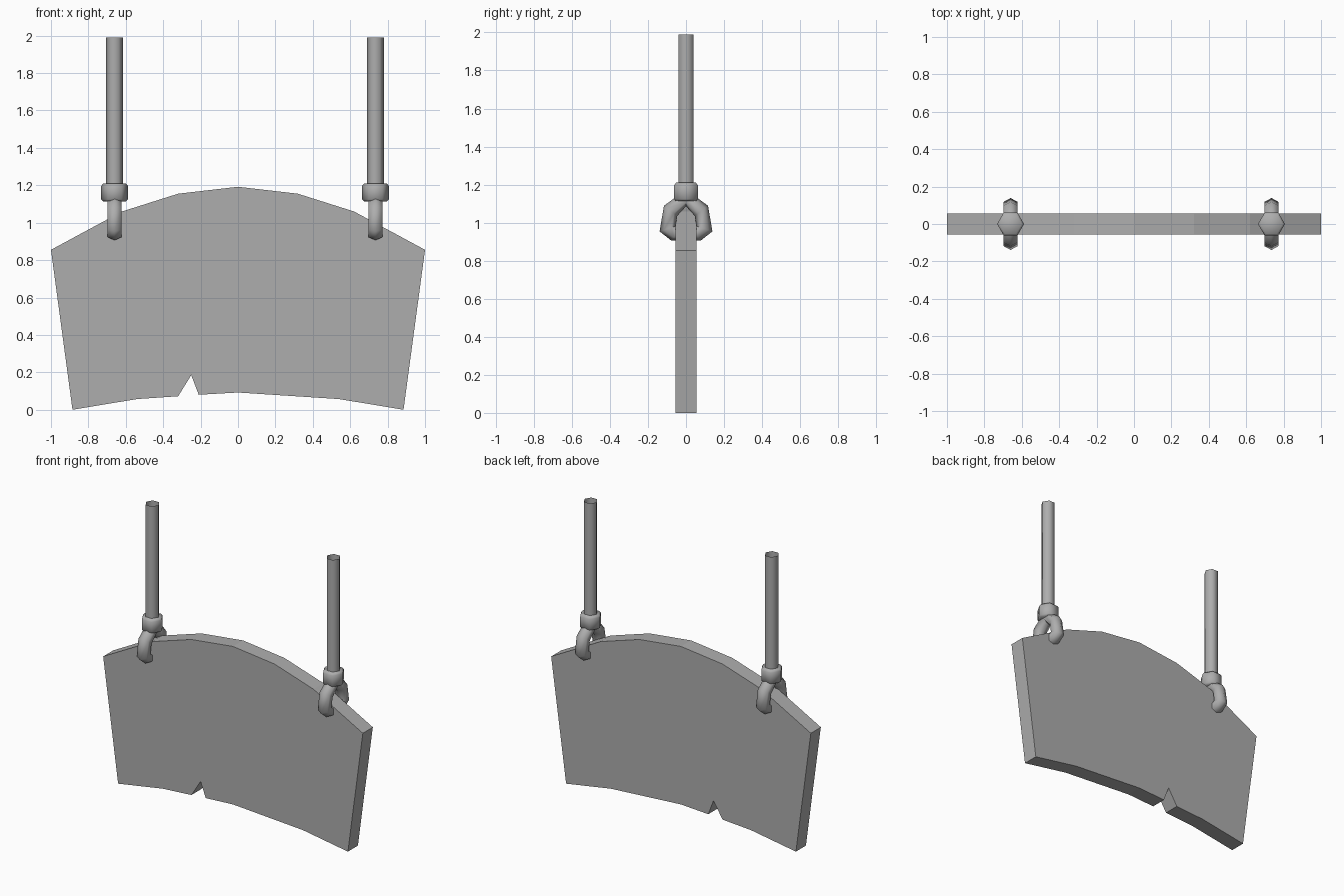
import bpy, bmesh, math
from math import pi, sin, cos, radians

cube = bpy.data.objects.get("Cube")
if cube:
    bpy.data.objects.remove(cube)

GREY = (0.42, 0.42, 0.42, 1)
mat = bpy.data.materials.new("iron grey")
mat.use_nodes = True
mat.diffuse_color = GREY
mat.node_tree.nodes["Principled BSDF"].inputs["Base Color"].default_value = GREY


def finish(name, bm, smooth=True):
    bmesh.ops.recalc_face_normals(bm, faces=bm.faces)
    mesh = bpy.data.meshes.new(name)
    bm.to_mesh(mesh)
    bm.free()
    mesh.materials.append(mat)
    obj = bpy.data.objects.new(name, mesh)
    bpy.context.collection.objects.link(obj)
    if smooth:
        bpy.ops.object.select_all(action='DESELECT')
        obj.select_set(True)
        bpy.context.view_layer.objects.active = obj
        bpy.ops.object.shade_smooth_by_angle(angle=radians(66))
    return obj


def skin(bm, rings, closed=False):
    """Bridge successive rings of points with quads."""
    loops = [[bm.verts.new(p) for p in ring] for ring in rings]
    pairs = list(zip(loops, loops[1:]))
    if closed:
        pairs.append((loops[-1], loops[0]))
    for a, b in pairs:
        n = len(a)
        for i in range(n):
            j = (i + 1) % n
            bm.faces.new((a[i], a[j], b[j], b[i]))
    return loops


def hexagon(x, radius, z):
    return [(x + radius * cos(i * pi / 3), radius * sin(i * pi / 3), z) for i in range(6)]


# Arched board with a notch in its lower edge
outline = [(-1, .855), (-.62, 1.06), (-.32, 1.155), (0, 1.192), (.32, 1.155), (.62, 1.06),
           (1, .855), (.885, 0), (.54, .057), (0, .092), (-.21, .08), (-.25, .185),
           (-.32, .072), (-.54, .057), (-.885, 0)]
bm = bmesh.new()
face = bm.faces.new([bm.verts.new((x, -.055, z)) for x, z in outline])
grown = bmesh.ops.extrude_face_region(bm, geom=[face])["geom"]
bmesh.ops.translate(bm, vec=(0, .11, 0),
                    verts=[v for v in grown if isinstance(v, bmesh.types.BMVert)])
finish("sign_board", bm, smooth=False)

# Ring centre line around the board edge, mirrored front to back
half = [(.081, 1.062), (.097, .968), (.05, .94)]
ring_path = [(0, 1.13)] + half + [(-y, z) for y, z in reversed(half)]

for side, x in (("right", -.66), ("left", .735)):
    # Open hexagonal rod
    bm = bmesh.new()
    skin(bm, [hexagon(x, .046, z) for z in (1.15, 1.99)])
    finish(side + "_hanging_rod", bm)

    # Collar with softened rims
    bm = bmesh.new()
    loops = skin(bm, [hexagon(x, r, z) for r, z in
                      ((.06, 1.113), (.072, 1.124), (.072, 1.196), (.06, 1.21))])
    bm.faces.new(loops[0])
    bm.faces.new(loops[-1])
    finish(side + "_collar", bm)

    # Hexagonal-section ring passing through the board
    bm = bmesh.new()
    rings = []
    for y, z in ring_path:
        a = math.atan2(z - 1.0, y)
        rings.append([(x + .044 * sin(t), y + .044 * cos(t) * cos(a), z + .044 * cos(t) * sin(a))
                      for t in (i * pi / 3 for i in range(6))])
    skin(bm, rings, closed=True)
    finish(side + "_ring", bm)
